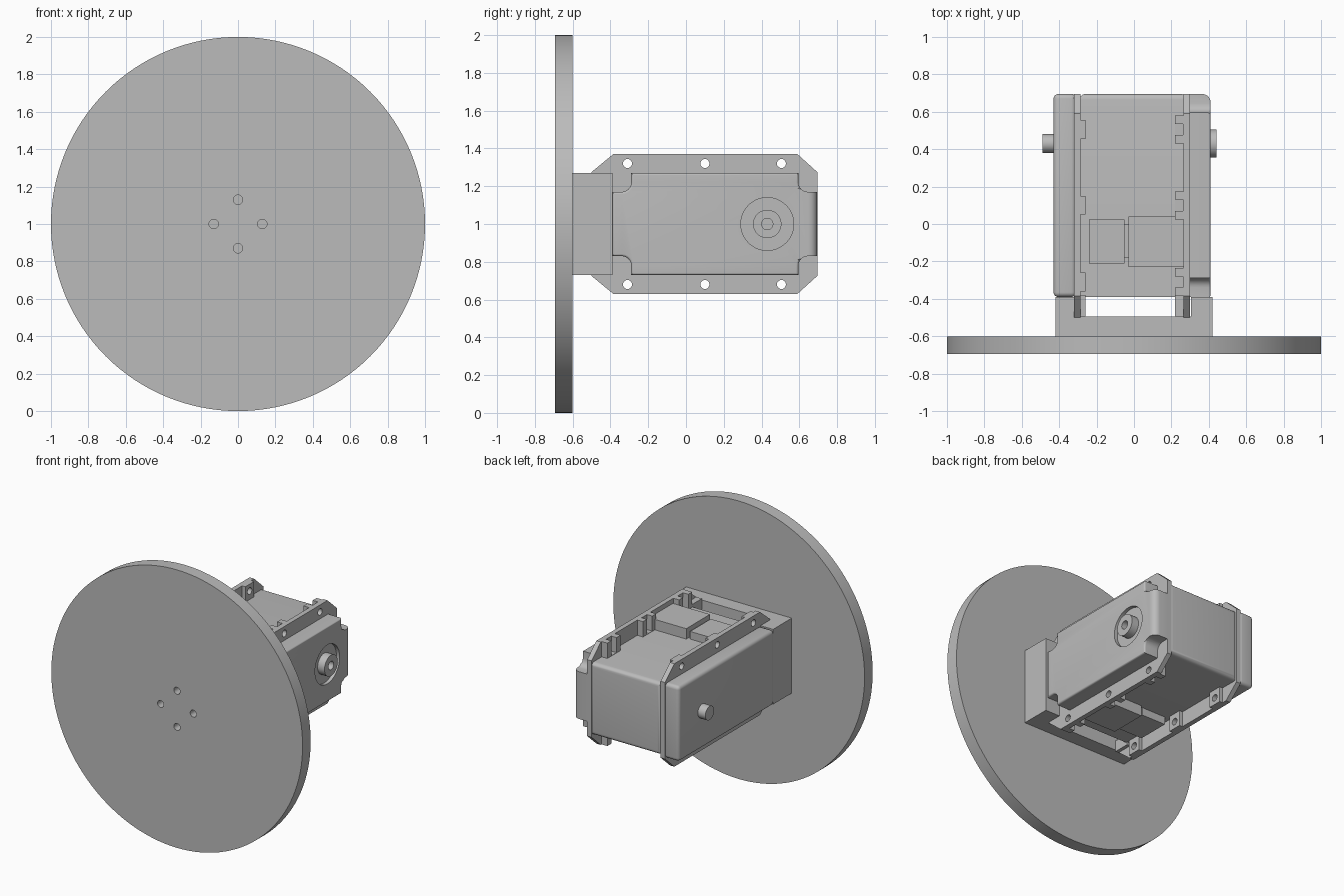
import bpy, bmesh, math
from mathutils import Matrix, Vector

if "Cube" in bpy.data.objects:
    bpy.data.objects.remove(bpy.data.objects["Cube"], do_unlink=True)

grey = bpy.data.materials.new("plain_grey")
grey.use_nodes = True
colour = (0.5, 0.5, 0.5, 1)
grey.diffuse_color = colour
grey.node_tree.nodes["Principled BSDF"].inputs["Base Color"].default_value = colour


def finish(name, bm):
    bmesh.ops.recalc_face_normals(bm, faces=bm.faces[:])
    mesh = bpy.data.meshes.new(name)
    bm.to_mesh(mesh)
    bm.free()
    mesh.materials.append(grey)
    ob = bpy.data.objects.new(name, mesh)
    bpy.context.collection.objects.link(ob)
    return ob


def prism(name, outline, x0, x1):
    """Extrude an outline of (y, z) points along x."""
    bm = bmesh.new()
    face = bm.faces.new([bm.verts.new((x0, y, z)) for y, z in outline])
    new = bmesh.ops.extrude_face_region(bm, geom=[face])["geom"]
    verts = [v for v in new if isinstance(v, bmesh.types.BMVert)]
    bmesh.ops.translate(bm, verts=verts, vec=(x1 - x0, 0, 0))
    return finish(name, bm)


def box(name, x, y, z):
    return prism(name, [(y[0], z[0]), (y[1], z[0]), (y[1], z[1]), (y[0], z[1])], *x)


def rod(name, axis, centre, radius, length, sides=48):
    bm = bmesh.new()
    turn = Vector(axis).to_track_quat("Z", "Y").to_matrix().to_4x4()
    bmesh.ops.create_cone(bm, cap_ends=True, segments=sides, radius1=radius, radius2=radius,
                          depth=length, matrix=Matrix.Translation(centre) @ turn)
    return finish(name, bm)


def apply(ob, mod):
    bpy.context.view_layer.objects.active = ob
    bpy.ops.object.modifier_apply(modifier=mod.name)


def cut(ob, cutters):
    for cutter in cutters:
        cutter.hide_render = True
        mod = ob.modifiers.new("cut", "BOOLEAN")
        mod.operation, mod.object, mod.solver = "DIFFERENCE", cutter, "EXACT"
        apply(ob, mod)
        bpy.data.objects.remove(cutter, do_unlink=True)


def round_edges(ob, width, test):
    """Round only the edges whose two end points pass the test."""
    bm = bmesh.new()
    bm.from_mesh(ob.data)
    edges = [e for e in bm.edges if e.calc_face_angle(0) > 0.6 and all(test(v.co) for v in e.verts)]
    bmesh.ops.bevel(bm, geom=edges, offset=width, segments=5, profile=0.5, affect="EDGES")
    bm.to_mesh(ob.data)
    bm.free()


FRONT, BACK = -0.39, 0.695
LOW, HIGH = 0.73, 1.27
SHAFT_Y = 0.43
HOLES_Y = (-0.31, 0.1, 0.505)

# Large round plate with four screw holes
disc = rod("round_plate", (0, 1, 0), (0, -0.648, 1), 1, 0.092, 128)
cut(disc, [rod("plate_hole", (0, 1, 0), (0.13 * math.cos(a), -0.65, 1 + 0.13 * math.sin(a)), 0.025, 0.3, 24)
           for a in (i * math.pi / 2 for i in range(4))])

# U-shaped bracket between plate and housing
box("bracket_base", (-0.42, 0.42), (-0.605, -0.495), (LOW, HIGH))
box("bracket_right_arm", (-0.42, -0.32), (-0.495, FRONT), (LOW, HIGH))
box("bracket_left_arm", (0.305, 0.42), (-0.495, FRONT), (LOW, HIGH))

# Housing core between the two flanges
core = box("housing_core", (-0.29, 0.28), (FRONT, BACK), (LOW + 0.01, HIGH - 0.01))
round_edges(core, 0.03, lambda c: c.y > 0.6)

# Plain outer cover
cover = box("right_cover", (-0.43, -0.31), (FRONT, BACK), (LOW, HIGH))
round_edges(cover, 0.025, lambda c: True)

# Notched outer cover carrying the shaft boss
mid, half_y, half_z, notch, fillet = (FRONT + BACK) / 2, (BACK - FRONT) / 2, 0.27, 0.1, 0.05
corner = [(half_y, half_z - notch)]
for i in range(7):
    a = i * math.pi / 12
    corner.append((half_y - notch + fillet - fillet * math.sin(a),
                   half_z - notch + fillet - fillet * math.cos(a)))
corner.append((half_y - notch, half_z))
outline = []
for sy, sz in ((1, 1), (-1, 1), (-1, -1), (1, -1)):
    points = corner if sy * sz > 0 else corner[::-1]
    outline += [(mid + sy * y, 1 + sz * z) for y, z in points]
notched = prism("left_cover", outline, 0.29, 0.41)
round_edges(notched, 0.045, lambda c: c.x > 0.4 and c.y > BACK - 0.01)
round_edges(notched, 0.012, lambda c: c.x > 0.4 and c.y < BACK - 0.08)
cut(notched, [rod("boss_recess", (1, 0, 0), (0.41, SHAFT_Y, 1), 0.14, 0.05)])

# Shaft boss and opposite pin
boss = rod("shaft_boss", (1, 0, 0), (0.405, SHAFT_Y, 1), 0.075, 0.07)
cut(boss, [rod("boss_bore", (1, 0, 0), (0.44, SHAFT_Y, 1), 0.03, 0.08, 24)])
rod("pivot_pin", (1, 0, 0), (-0.455, SHAFT_Y, 1), 0.05, 0.07)

# Mounting flanges with screw holes and inner lugs
flange_outline = []
for s in (1, -1):
    half = [(-0.5, 1 + s * 0.275), (-0.385, 1 + s * 0.37), (0.59, 1 + s * 0.37), (BACK, 1 + s * 0.275)]
    flange_outline += half[::s]
for side, x0, x1, lug0, lug1, lug_half in (("right", -0.32, -0.285, -0.29, -0.26, 0.05),
                                           ("left", 0.265, 0.3, 0.22, 0.27, 0.075)):
    parts = [prism(side + "_flange", flange_outline, x0, x1)]
    for s in (1, -1):
        z = sorted((1 + s * 0.25, 1 + s * 0.37))
        for y in HOLES_Y:
            lug = box(side + "_flange_lug", (lug0, lug1), (y - lug_half, y + lug_half), z)
            if side == "left":
                pocket = box("lug_pocket", (lug0 - 0.01, lug1 - 0.008), (y - 0.03, y + 0.03),
                             sorted((1 + s * 0.262, 1 + s * 0.4)))
                cut(lug, [pocket])
            parts.append(lug)
        # Short front lug filling the slot beside the bracket
        box(side + "_front_lug", (lug0, lug1), (-0.495, FRONT + 0.01), sorted((1 + s * 0.2, 1 + s * 0.28)))
    for part in parts:
        lo = min(v.co.y for v in part.data.vertices)
        hi = max(v.co.y for v in part.data.vertices)
        cut(part, [rod("flange_hole", (1, 0, 0), (0, y, 1 + s * 0.32), 0.024, 1.2, 20)
                   for y in HOLES_Y for s in (1, -1) if lo < y < hi
                   and (part is parts[0] or s * (part.data.vertices[0].co.z - 1) > 0)])

# Connector blocks, above and below
for s, place in ((1, "top"), (-1, "bottom")):
    def span(a, b):
        return sorted((1 + s * a, 1 + s * b))
    box(place + "_connector", (-0.03, 0.265), (-0.23, 0.04), span(0.25, 0.335))
    box(place + "_connector_neck", (-0.06, -0.02), (-0.18, 0), span(0.25, 0.3))
    box(place + "_connector_plug", (-0.24, -0.05), (-0.21, 0.025), span(0.25, 0.315))

# Smooth curved sides, keep hard edges
bpy.ops.object.select_all(action="DESELECT")
for ob in bpy.context.scene.objects:
    if ob.type == "MESH" and grey.name in ob.data.materials:
        ob.select_set(True)
        bpy.context.view_layer.objects.active = ob
bpy.ops.object.shade_smooth_by_angle(angle=math.radians(30))
